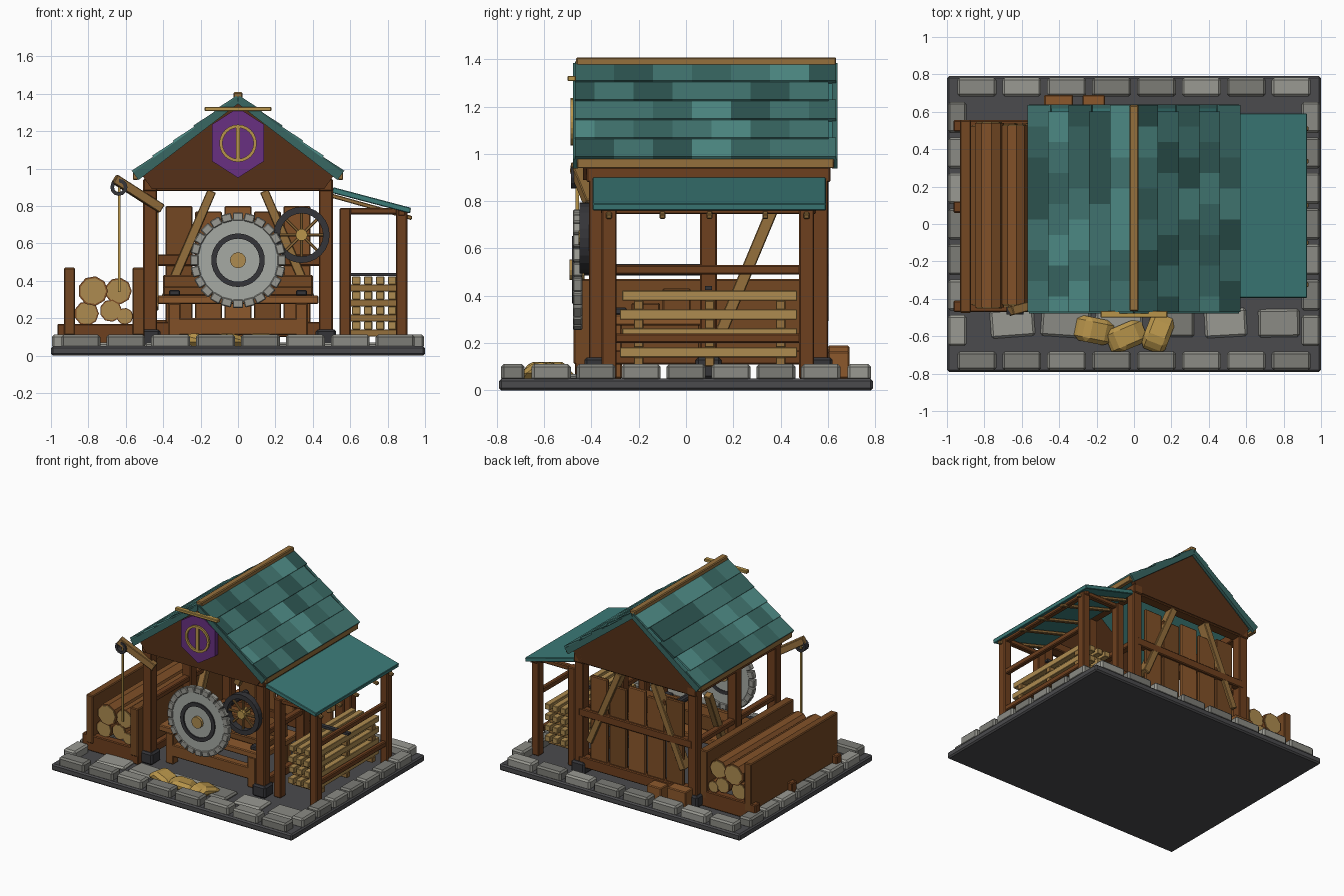
import bpy, math, random
from mathutils import Vector

if "Cube" in bpy.data.objects:
    bpy.data.objects.remove(bpy.data.objects["Cube"])
random.seed(4)

def mat(name, r, g, b):
    m = bpy.data.materials.new(name)
    m.diffuse_color = (r, g, b, 1)
    m.use_nodes = True
    m.node_tree.nodes["Principled BSDF"].inputs["Base Color"].default_value = m.diffuse_color
    return m

DARK = mat("iron", .035, .035, .04)
SLAB = mat("slab", .07, .07, .075)
STONES = [mat("stone%d" % i, v, v, v * .9) for i, v in enumerate((.2, .26, .32))]
METAL = mat("blade_grey", .38, .4, .37)
BROWN = mat("brown", .155, .05, .013)
DEEP = mat("deep_brown", .09, .03, .009)
PLANKS = [mat("plank%d" % i, .23 * k, .085 * k, .022 * k) for i, k in enumerate((.75, .95, 1.15))]
OAK = mat("oak", .3, .16, .045)
PALE = mat("pale_wood", .42, .26, .08)
GOLD = mat("gold", .48, .3, .07)
PURPLE = mat("purple", .14, .03, .22)
TEAL = mat("teal", .045, .2, .19)
TILES = [mat("tile%d" % i, .05 * k, .17 * k, .155 * k) for i, k in enumerate((.55, .8, 1.1, 1.6))]

def mesh(name, verts, faces, m, bevel=0):
    me = bpy.data.meshes.new(name)
    me.from_pydata(verts, [], faces)
    me.materials.append(m)
    ob = bpy.data.objects.new(name, me)
    bpy.context.collection.objects.link(ob)
    if bevel:
        b = ob.modifiers.new("bevel", 'BEVEL')
        b.width, b.segments = bevel, 1
    return ob

def prism(name, pts, y0, y1, m, bevel=0):
    """Counter-clockwise xz profile pushed from y0 (front) to y1 (back)."""
    n = len(pts)
    v = [(x, y, z) for y in (y0, y1) for x, z in pts]
    f = [tuple(range(n)), tuple(reversed(range(n, 2 * n)))]
    f += [(i, i + n, (i + 1) % n + n, (i + 1) % n) for i in range(n)]
    return mesh(name, v, f, m, bevel)

def box(name, x0, x1, y0, y1, z0, z1, m, bevel=.006):
    return prism(name, [(x0, z0), (x1, z0), (x1, z1), (x0, z1)], y0, y1, m, bevel)

def circle(cx, cz, r, n):
    return [(cx + r * math.cos(math.tau * i / n), cz + r * math.sin(math.tau * i / n)) for i in range(n)]

def disc(name, cx, cz, r, y0, y1, m, n=16):
    return prism(name, circle(cx, cz, r, n), y0, y1, m)

def ring(name, cx, cz, ri, ro, y0, y1, m, n=24):
    v = [(x, y, z) for r, y in ((ro, y0), (ri, y0), (ri, y1), (ro, y1)) for x, z in circle(cx, cz, r, n)]
    f = [(k * n + i, k * n + (i + 1) % n, (k + 1) % 4 * n + (i + 1) % n, (k + 1) % 4 * n + i)
         for k in range(4) for i in range(n)]
    return mesh(name, v, f, m)

def beam(name, p, q, w, d, m):
    """Straight timber from p to q."""
    p, q = Vector(p), Vector(q)
    L = (q - p).length / 2
    ob = box(name, -w / 2, w / 2, -d / 2, d / 2, -L, L, m, .004)
    ob.location = (p + q) / 2
    ob.rotation_euler = (q - p).to_track_quat('Z', 'Y').to_euler()
    return ob

def stone(name, x0, x1, y0, y1, z1):
    return box(name, x0, x1, y0, y1, .04, z1, random.choice(STONES), .012)

# Base slab, kerb stones and front paving
box("base_slab", -1, 1, -.79, .79, 0, .05, SLAB, .01)
for i in range(8):
    x = -.84 + .24 * i
    for y0 in (-.782, .682):
        stone("kerb_stone", x - .104, x + .104, y0, y0 + .1, .112)
for i in range(7):
    y = -.57 + .19 * i
    for x0 in (-.995, .895):
        stone("kerb_stone", x0, x0 + .1, y - .083, y + .083, .112)
for i in range(6):
    x = -.65 + .285 * i
    w = random.uniform(.11, .135)
    p = stone("paving_stone", -w, w, -.075, .075, .07)
    p.location, p.rotation_euler = (x, -.53, 0), (0, 0, random.uniform(-.08, .08))

# Main posts with iron feet, top plates, rails and braces
for s in (-1, 1):
    for y in (-.375, .095, .565):
        box("main_post", s * .47 - .037, s * .47 + .037, y - .036, y + .036, .05, .9, BROWN)
        box("post_foot", s * .47 - .055, s * .47 + .055, y - .055, y + .055, .05, .14, DARK, .012)
    box("top_plate", s * .47 - .037, s * .47 + .037, -.42, .61, .88, .945, BROWN)
    box("side_rail", s * .47 - .025, s * .47 + .025, -.36, .55, .49, .53, BROWN)
    box("side_sill", s * .47 - .025, s * .47 + .025, -.36, .55, .11, .17, BROWN)
    beam("back_brace", (s * .14, .565, .88), (s * .39, .565, .3), .075, .048, OAK)
beam("side_brace", (-.45, .38, .8), (-.45, .15, .25), .05, .05, OAK)
for y in (-.375, .565):
    box("tie_beam", -.5, .5, y - .04, y + .04, .88, .94, BROWN)

# Gable panels
for y0 in (-.435, .575):
    prism("gable_panel", [(-.46, .89), (.46, .89), (.51, .96), (0, 1.355), (-.51, .96)], y0, y0 + .035, DEEP)

# Back wall planks and rails
for i in range(5):
    x = -.315 + .1575 * i
    box("wall_plank", x - .072, x + .072, .56, .585, .1, .8 - .03 * (i % 2), PLANKS[i % 3])
box("back_rail", -.47, .47, .55, .603, .48, .54, BROWN)
box("back_sill", -.47, .47, .54, .603, .1, .18, BROWN)

# Main roof: boarded deck, staggered tiles, fascias and ridge
ang = math.atan2(.41, .56)
ux, uz = math.cos(ang), -math.sin(ang)
def slope(s, a, b, lo0, lo1, hi0, hi1):
    """Quad profile between distances a and b down the slope, with thickness offsets."""
    pts = [(s * max(0, ux * t - uz * o), 1.38 + uz * t + ux * o)
           for t, o in ((a, lo0), (b, hi0), (b, hi1), (a, lo1))]
    return pts if s > 0 else pts[::-1]
rows, tw, run = 5, .165, .68
for s in (-1, 1):
    prism("roof_deck", slope(s, 0, .68, -.028, .002, -.028, .002), -.465, .625, TEAL)
    for r in range(rows):
        y = -.47 - (tw / 2 if r % 2 else 0)
        while y < .6:
            y0, y1 = max(y, -.47), min(y + tw, .635)
            a, b = run * r / rows, run * (r + 1) / rows + .01
            if y1 - y0 > .03:
                prism("roof_tile", slope(s, a, b, 0, .012, .004, .02),
                      y0, y1, random.choice(TILES))
            y += tw
    box("eave_fascia", s * .548 - .014, s * .548 + .014, -.46, .625, .94, .982, OAK, .003)
    for y0 in (-.478, .618):
        prism("barge_board", slope(s, 0, .69, -.042, .006, -.042, .006), y0, y0 + .022, TILES[1])
box("ridge_beam", -.024, .024, -.465, .635, 1.365, 1.408, OAK)

# Gable shield with ring ornament
prism("gable_shield", [(0, .95), (.14, 1.04), (.14, 1.235), (0, 1.325), (-.14, 1.235), (-.14, 1.04)],
      -.475, -.43, PURPLE)
ring("shield_ring", 0, 1.135, .083, .1, -.488, -.47, GOLD)
box("shield_bar", -.012, .012, -.487, -.47, 1.04, 1.23, GOLD, 0)
box("shield_top_bar", -.178, .178, -.5, -.465, 1.307, 1.33, GOLD, .004)

# Saw blade with blocky teeth
disc("saw_disc", 0, .51, .225, -.472, -.445, METAL, 32)
for i in range(24):
    a = math.tau * i / 24
    t = box("saw_tooth", -.028, .028, -.02, .02, -.022, .022, STONES[2], .005)
    t.location = (.233 * math.sin(a), -.458, .51 + .233 * math.cos(a))
    t.rotation_euler = (0, a, 0)
ring("saw_ring", 0, .51, .115, .143, -.482, -.44, DARK, 32)
disc("saw_hub", 0, .51, .043, -.492, -.43, PALE, 12)
disc("saw_axle", 0, .51, .025, -.44, .1, DARK, 10)

# Drive wheel with spokes
wx, wz = .34, .645
ring("drive_wheel_rim", wx, wz, .115, .15, -.45, -.4, DARK, 24)
for i in range(4):
    c, s = .125 * math.cos(math.pi * i / 4), .125 * math.sin(math.pi * i / 4)
    beam("drive_wheel_spoke", (wx - c, -.425, wz - s), (wx + c, -.425, wz + s), .016, .016, OAK)
disc("drive_wheel_hub", wx, wz, .032, -.455, -.38, GOLD, 10)

# Saw bench
box("bench_top", -.43, .43, -.33, .12, .275, .32, PLANKS[2])
box("bench_lower_beam", -.37, .37, -.33, -.27, .11, .2, PLANKS[1])
for x in (-.34, .34):
    for y in (-.3, .08):
        box("bench_leg", x - .033, x + .033, y - .03, y + .03, .05, .28, PLANKS[1])
    box("bench_clamp", x - .03, x + .03, -.3, -.25, .32, .35, DARK)
for y0, z1 in ((-.23, .37), (-.1, .43)):
    box("sawn_timber", -.4, .4, y0, y0 + .12, .32, z1, PLANKS[0])

# Lean-to: posts, rails, rafters and sloping roof
for y in (-.325, .51):
    for x in (.573, .875):
        box("lean_to_post", x - .03, x + .03, y - .032, y + .032, .05, .79, BROWN)
    box("lean_to_beam", .545, .905, y - .02, y + .02, .755, .79, BROWN)
for z in (.2, .49):
    box("lean_to_rail", .86, .895, -.32, .51, z, z + .04, BROWN)
box("lean_to_plate", .855, .895, -.36, .55, .745, .78, BROWN)
for y in (-.325, -.1, .1, .335, .51):
    beam("lean_to_rafter", (.5, y, .855), (.93, y, .735), .025, .022, OAK)
prism("lean_to_roof", [(.5, .87), (.92, .76), (.925, .79), (.51, .9)], -.395, .592, TEAL, .004)

# Stacked sawn boards on spacers
for r in range(4):
    z = .14 + .08 * r
    for c in range(4):
        x = .632 + .064 * c
        box("stacked_board", x - .022, x + .022, -.28 + .01 * (r % 2), .47, z, z + .042, PALE, .003)
    for y in (-.2, .1, .4):
        box("stack_spacer", .6, .85, y - .02, y + .02, z - .038, z, OAK, .003)
box("stack_strap", .6, .86, .08, .11, .425, .442, DARK, 0)

# Log rack with sides, bearers and logs
for x0, x1 in ((-.93, -.872), (-.565, -.5)):
    box("rack_side", x0, x1, -.475, .555, .11, .47, PLANKS[0])
for y in (-.44, .09, .525):
    box("rack_bearer", -.965, -.5, y - .03, y + .03, .05, .17, BROWN)
for x, z, r in ((-.81, .225, .066), (-.68, .24, .06), (-.605, .21, .045), (-.775, .345, .08), (-.64, .345, .072)):
    e = random.uniform(0, .02)
    disc("log", x, z, r, -.45 + e, .545 - e, PLANKS[1], 9)
    disc("log_cut_end", x, z, r * .88, -.455 + e, .55 - e, PALE, 9)

# Hoist arm, pulley and rope
beam("hoist_arm", (-.41, -.4, .785), (-.66, -.465, .945), .05, .05, OAK)
ring("hoist_pulley", -.637, .9, .026, .046, -.485, -.44, DARK, 12)
box("hoist_rope", -.642, -.628, -.467, -.453, .34, .9, GOLD, 0)

# Wood chips in front and crates behind
for x, y, a in ((-.21, -.57, -.2), (-.04, -.6, .4), (.13, -.58, 1.2)):
    h = prism("chip_heap", [(-.12, .05), (.12, .05), (.06, .1), (-.04, .125), (-.09, .09)], -.068, .068, GOLD, .024)
    h.location, h.rotation_euler = (x, y, 0), (0, 0, a)
for x0, x1, z1 in ((-.48, -.325, .19), (-.275, -.155, .165)):
    box("crate", x0, x1, .6, .69, .05, z1, PLANKS[2])
